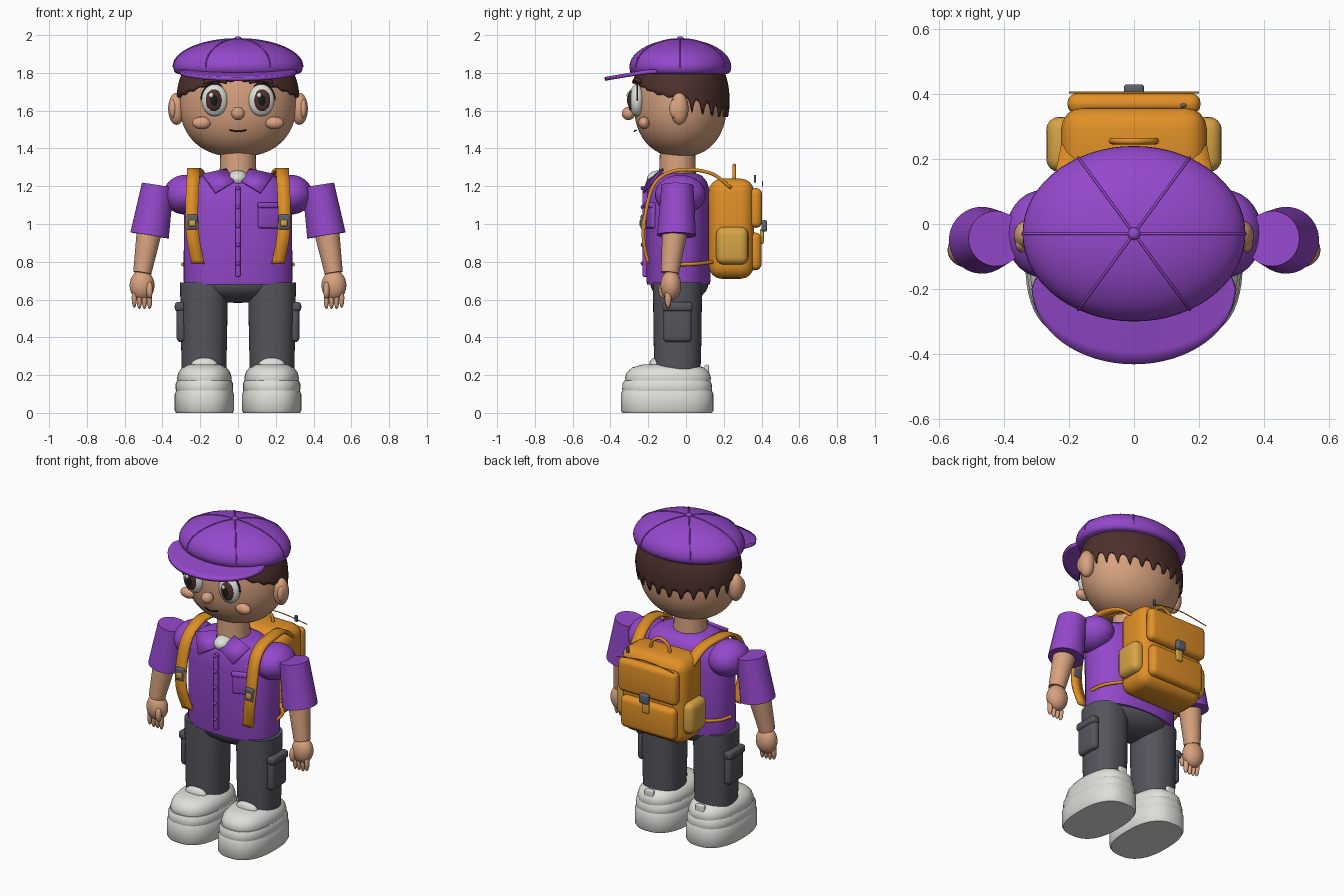
import bpy, bmesh, math
from mathutils import Vector, Matrix

default_cube = bpy.data.objects.get("Cube")
if default_cube:
    bpy.data.objects.remove(default_cube, do_unlink=True)


def material(name, red, green, blue):
    mat = bpy.data.materials.new(name)
    mat.use_nodes = True
    mat.diffuse_color = (red, green, blue, 1)
    shader = mat.node_tree.nodes["Principled BSDF"]
    shader.inputs["Base Color"].default_value = (red, green, blue, 1)
    shader.inputs["Roughness"].default_value = 0.7
    return mat


purple = material("purple cloth", .30, .065, .60)
orange = material("orange canvas", .75, .28, .02)
amber = material("amber canvas", .68, .37, .06)
skin = material("skin", .68, .36, .21)
blush = material("blush skin", .72, .37, .22)
brown = material("dark brown", .075, .03, .025)
charcoal = material("charcoal cloth", .09, .09, .11)
white = material("off white", .74, .74, .70)
grey = material("buckle grey", .11, .12, .15)
black = material("black", .01, .01, .01)


# ---- helpers ----
def finish(name, bm, mat, solid=0, sharp=40):
    bmesh.ops.recalc_face_normals(bm, faces=bm.faces[:])
    mesh = bpy.data.meshes.new(name)
    bm.to_mesh(mesh)
    bm.free()
    mesh.materials.append(mat)
    mesh.shade_smooth()
    mesh.set_sharp_from_angle(angle=math.radians(sharp))
    obj = bpy.data.objects.new(name, mesh)
    bpy.context.collection.objects.link(obj)
    if solid:
        modifier = obj.modifiers.new("thickness", "SOLIDIFY")
        modifier.thickness = solid
        modifier.offset = 0
    return obj


def skin_rows(name, rows, mat, closed=True, caps=True, solid=0, sharp=40):
    """Join rows of points with quads."""
    bm = bmesh.new()
    rows = [[bm.verts.new(p) for p in row] for row in rows]
    count = len(rows[0])
    for low, high in zip(rows, rows[1:]):
        for i in range(count if closed else count - 1):
            j = (i + 1) % count
            bm.faces.new((low[i], low[j], high[j], high[i]))
    if caps:
        bm.faces.new(rows[0])
        bm.faces.new(rows[-1])
    return finish(name, bm, mat, solid, sharp)


def oval(cx, cy, z, rx, ry, power=2, count=48):
    points = []
    for i in range(count):
        angle = math.tau * i / count
        c, s = math.cos(angle), math.sin(angle)
        points.append((cx + rx * math.copysign(abs(c) ** (2 / power), c),
                       cy + ry * math.copysign(abs(s) ** (2 / power), s), z))
    return points


def loft(name, cx, cy, profile, mat, power=2):
    """Stack ovals given as (z, x radius, y radius)."""
    return skin_rows(name, [oval(cx, cy, z, rx, ry, power) for z, rx, ry in profile], mat)


def ball(name, loc, radii, mat, segments=28):
    bm = bmesh.new()
    bmesh.ops.create_uvsphere(bm, u_segments=segments, v_segments=segments // 2, radius=1,
                              matrix=Matrix.LocRotScale(Vector(loc), None, Vector(radii)))
    return finish(name, bm, mat, sharp=80)


def box(name, loc, size, bevel, mat, turn=0):
    bm = bmesh.new()
    bmesh.ops.create_cube(bm, size=1, matrix=Matrix.Diagonal((*size, 1)))
    bmesh.ops.bevel(bm, geom=bm.edges[:], offset=bevel, segments=4, profile=.5, affect='EDGES')
    bm.transform(Matrix.Translation(loc) @ Matrix.Rotation(turn, 4, 'Z'))
    return finish(name, bm, mat)


def rod(name, start, end, r1, r2, mat):
    start, end = Vector(start), Vector(end)
    axis = end - start
    bm = bmesh.new()
    bmesh.ops.create_cone(bm, cap_ends=True, segments=32, radius1=r1, radius2=r2, depth=axis.length)
    bm.transform(Matrix.Translation((start + end) / 2) @ axis.to_track_quat('Z', 'Y').to_matrix().to_4x4())
    return finish(name, bm, mat)


def smooth_path(points, steps=6):
    pts = [Vector(p) for p in points]
    pts = [2 * pts[0] - pts[1]] + pts + [2 * pts[-1] - pts[-2]]
    path = []
    for a, b, c, d in zip(pts, pts[1:], pts[2:], pts[3:]):
        for k in range(steps):
            t = k / steps
            path.append(b + (c - a) * t / 2 + (2*a - 5*b + 4*c - d) * t*t / 2 + (3*b - a - 3*c + d) * t**3 / 2)
    return path + [pts[-2]]


def tube(name, points, radius, mat):
    curve = bpy.data.curves.new(name, 'CURVE')
    curve.dimensions = '3D'
    curve.bevel_depth = radius
    curve.bevel_resolution = 2
    curve.use_fill_caps = True
    path = smooth_path(points)
    spline = curve.splines.new('POLY')
    spline.points.add(len(path) - 1)
    for point, p in zip(spline.points, path):
        point.co = (*p, 1)
    curve.materials.append(mat)
    obj = bpy.data.objects.new(name, curve)
    bpy.context.collection.objects.link(obj)


def band(name, points, width, thick, mat):
    """Flat strap whose width runs along x."""
    half = Vector((width / 2, 0, 0))
    path = smooth_path(points)
    skin_rows(name, [(p - half, p + half) for p in path], mat, closed=False, caps=False, solid=thick)


# ---- head and hair ----
def head_point(angle, z, grow=1):
    t = min(abs(z - 1.65) / .295, 1)
    f = grow * max(1 - t ** 2.3, 0) ** (1 / 2.3)
    return (.31 * f * math.cos(angle), -.03 + .247 * f * math.sin(angle), z)


turns = [math.tau * i / 180 for i in range(180)]
heights = [1.65 - .2945 * math.cos(math.pi * k / 26) for k in range(27)]
skin_rows("head", [[head_point(a, z) for a in turns] for z in heights], skin, sharp=60)


def hair_edge(angle):
    back = math.sin(angle)
    edge = 1.675 - .06 * back if back > 0 else 1.675 + .09 * back * back
    tooth = abs((angle * 26 / math.tau) % 1 - .5) * 2
    return edge - (.075 * tooth ** 3 if back > .1 else .012 * tooth)


skin_rows("hair", [[head_point(a, 1.84 + (hair_edge(a) - 1.84) * k / 8, 1.03) for a in turns]
                   for k in range(9)], brown, caps=False, solid=.012)

# ---- face ----
ball("nose", (0, -.305, 1.585), (.036, .035, .035), skin)
tube("mouth", [(-.045, -.264, 1.497), (-.015, -.272, 1.492), (.015, -.272, 1.492), (.045, -.264, 1.497)], .004, black)
for s, side in ((1, "left_"), (-1, "right_")):
    ball(side + "ear", (s * .325, -.035, 1.61), (.045, .048, .085), skin)
    ball(side + "inner_ear", (s * .345, -.06, 1.61), (.02, .028, .05), blush)
    ball(side + "cheek", (s * .193, -.222, 1.535), (.05, .03, .033), blush)
    ball(side + "eye", (s * .123, -.26, 1.655), (.07, .042, .085), white)
    ball(side + "iris", (s * .127, -.289, 1.655), (.044, .019, .058), brown)
    ball(side + "pupil", (s * .127, -.3, 1.655), (.023, .012, .032), black)
    ball(side + "eye_glint", (s * .127 - .015, -.306, 1.682), (.012, .008, .014), white)
    lash = [math.pi * k / 8 for k in range(9)]
    tube(side + "eyelid", [(s * .123 + .072 * math.cos(a), -.258, 1.655 + .087 * math.sin(a)) for a in lash], .005, black)
    tube(side + "eyebrow", [(s * .06, -.275, 1.752), (s * .12, -.265, 1.765), (s * .18, -.235, 1.75)], .011, brown)

# ---- cap ----
def cap_point(angle, lift, grow=1):
    f = grow * math.cos(lift)
    return (.343 * f * math.cos(angle), -.03 + .27 * f * math.sin(angle), 1.83 + .15 * grow * math.sin(lift))


dome = [[cap_point(a, math.radians(d)) for a in turns[::3]] for d in range(0, 90, 6)]
rim = [oval(0, -.03, 1.795, .32, .25, count=60), oval(0, -.03, 1.805, .337, .265, count=60)]
skin_rows("cap", rim + dome, purple, sharp=60)
for k in range(6):
    tube("cap_seam", [cap_point(math.tau * k / 6, math.radians(d), 1.003) for d in range(0, 91, 15)], .004, purple)
ball("cap_button", (0, -.03, 1.98), (.019, .019, .014), purple)
brim = []
for k in range(7):
    t = k / 6
    row = []
    for i in range(33):
        a = math.pi + math.pi * i / 32
        row.append(((.295 + .017 * t) * math.cos(a),
                    -.15 - .05 * t + (.05 + .18 * t) * math.sin(a),
                    1.808 + .04 * t * math.sin(a)))
    brim.append(row)
skin_rows("cap_brim", brim, purple, closed=False, caps=False, solid=.02)

# ---- shirt ----
rod("neck", (0, -.045, 1.2), (0, -.045, 1.42), .1, .092, skin)
loft("shirt_body", 0, -.04, [(.68, .285, .165), (.7, .288, .17), (1.1, .286, .17), (1.18, .275, .165),
                             (1.225, .245, .15), (1.255, .19, .125), (1.27, .11, .09)], purple, 2.3)
ball("undershirt", (0, -.135, 1.24), (.055, .072, .045), white)
box("shirt_placket", (0, -.215, .96), (.026, .03, .48), .008, purple)
for k in range(5):
    ball("shirt_button", (0, -.232, .79 + .1 * k), (.011, .008, .011), purple, 12)
box("chest_pocket", (.163, -.188, 1.045), (.118, .03, .135), .012, purple, .35)
box("chest_pocket_flap", (.163, -.195, 1.1), (.122, .03, .03), .01, purple, .35)

for s, side in ((1, "left_"), (-1, "right_")):
    skin_rows(side + "collar", [[(s * .06, -.12, 1.29), (s * .02, -.205, 1.225)],
                                [(s * .19, -.15, 1.262), (s * .12, -.225, 1.165)]],
              purple, closed=False, caps=False, solid=.012)
    # arms
    ball(side + "shoulder", (s * .28, -.03, 1.155), (.115, .135, .105), purple)
    rod(side + "sleeve", (s * .425, -.045, 1.205), (s * .468, -.05, .94), .085, .103, purple)
    rod(side + "forearm", (s * .463, -.055, 1), (s * .507, -.085, .74), .07, .048, skin)
    ball(side + "hand", (s * .508, -.08, .675), (.066, .055, .08), skin)
    for k in range(4):
        x = s * (.468 + .027 * k)
        ball(side + "finger", (x, -.095, .6 + .008 * (k == 3)), (.014, .018, .052), skin, 12)
    ball(side + "thumb", (s * .468, -.125, .65), (.018, .02, .045), skin, 12)

    # trousers
    loft(side + "trouser_leg", s * .18, -.045, [(.22, .118, .122), (.4, .122, .127), (.69, .127, .13)], charcoal, 2.3)
    box(side + "cargo_pocket", (s * .3, -.045, .47), (.05, .15, .19), .022, charcoal)
    box(side + "cargo_flap", (s * .308, -.045, .562), (.054, .16, .05), .018, charcoal)

    # shoes
    loft(side + "shoe_sole", s * .178, -.1, [(0, .15, .237), (.012, .157, .245), (.1, .157, .245), (.122, .147, .235)], white, 2.5)
    loft(side + "shoe_middle", s * .178, -.1, [(.1, .145, .23), (.125, .152, .238), (.155, .152, .236), (.172, .143, .226)], white, 2.5)
    loft(side + "shoe_upper", s * .178, -.095, [(.16, .14, .222), (.185, .145, .228), (.215, .137, .218),
                                               (.24, .118, .19), (.255, .085, .14)], white, 2.4)
    ball(side + "shoe_tongue", (s * .178, -.165, .25), (.072, .03, .042), white)
    box(side + "heel_tab", (s * .178, .11, .225), (.06, .025, .06), .01, white)

    # backpack straps and side pockets
    x = s * .235
    band(side + "shoulder_strap", [(s * .19, .24, 1.19), (s * .21, .14, 1.265), (x, .01, 1.288), (x, -.1, 1.268),
                                   (s * .24, -.175, 1.2), (s * .245, -.215, 1.05), (s * .237, -.225, .92),
                                   (s * .212, -.2, .79)], .068, .018, orange)
    tube(side + "lower_strap", [(s * .19, .15, .8), (s * .27, .06, .79), (s * .292, -.03, .785)], .01, orange)
    box(side + "strap_buckle", (s * .243, -.225, 1.01), (.06, .03, .08), .01, grey)
    box(side + "strap_buckle_insert", (s * .243, -.236, 1.005), (.036, .02, .034), .006, amber)
    box(side + "pack_side_pocket", (s * .225, .245, .885), (.09, .17, .2), .04, amber)

ball("trouser_seat", (0, -.035, .69), (.265, .155, .108), charcoal)

# ---- backpack ----
box("pack_body", (0, .24, .975), (.45, .24, .53), .07, orange)
box("pack_flap", (0, .37, 1.085), (.41, .065, .21), .031, orange)
box("pack_front_pocket", (0, .365, .855), (.38, .07, .2), .033, orange)
tube("pack_flap_piping", [(-.2, .405, 1.2), (0, .405, 1.225), (.2, .405, 1.2)], .003, orange)
box("zip_pull", (.152, .365, 1.24), (.018, .012, .04), .004, grey)
tube("pack_handle", [(-.07, .255, 1.22), (-.055, .255, 1.28), (0, .255, 1.31), (.055, .255, 1.28), (.07, .255, 1.22)], .01, orange)
box("pack_clasp_tab", (0, .402, .935), (.045, .02, .08), .008, amber)
box("pack_clasp", (0, .415, .99), (.062, .03, .06), .01, grey)
